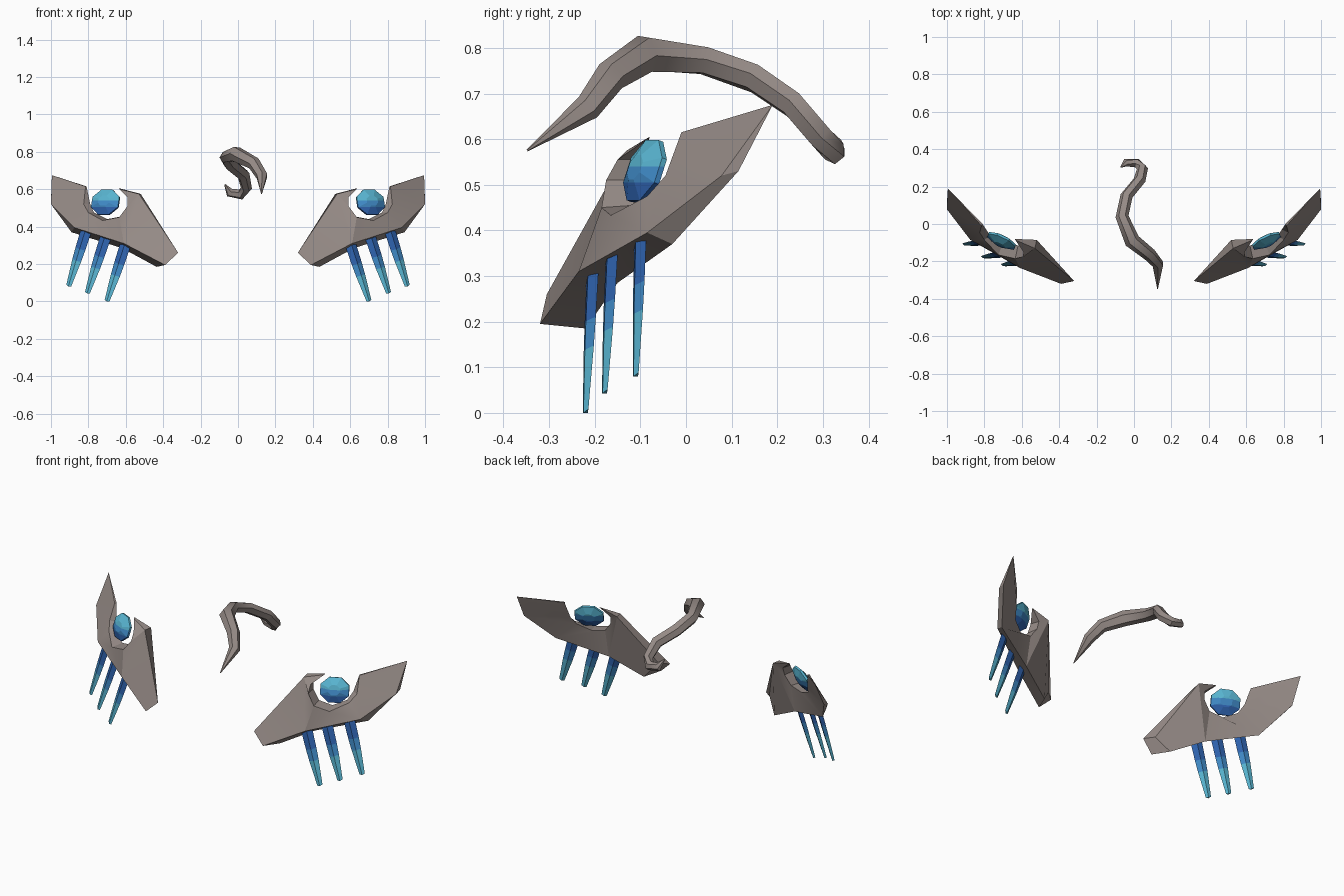
import bpy, bmesh, math
from mathutils import Vector, Matrix

if "Cube" in bpy.data.objects:
    bpy.data.objects.remove(bpy.data.objects["Cube"], do_unlink=True)


def material(name, rgb):
    m = bpy.data.materials.new(name)
    m.use_nodes = True
    m.diffuse_color = (*rgb, 1)
    m.node_tree.nodes["Principled BSDF"].inputs["Base Color"].default_value = (*rgb, 1)
    return m


HORN = material("grey_brown_horn", (0.30, 0.255, 0.237))
BLUES = [material("deep_blue", (0.028, 0.125, 0.43)),
         material("mid_blue", (0.05, 0.25, 0.56)),
         material("pale_teal", (0.098, 0.456, 0.63))]


def finish(name, bm, mats, smooth=None):
    bmesh.ops.remove_doubles(bm, verts=bm.verts, dist=0.0005)
    bmesh.ops.recalc_face_normals(bm, faces=bm.faces)
    me = bpy.data.meshes.new(name)
    bm.to_mesh(me)
    bm.free()
    for m in mats:
        me.materials.append(m)
    ob = bpy.data.objects.new(name, me)
    bpy.context.collection.objects.link(ob)
    if smooth:
        bpy.ops.object.select_all(action='DESELECT')
        ob.select_set(True)
        bpy.context.view_layer.objects.active = ob
        bpy.ops.object.shade_smooth_by_angle(angle=math.radians(smooth))
    return ob


def loft(bm, rings):
    """Skin a list of equal rings of points and cap both ends."""
    rows = [[bm.verts.new(p) for p in r] for r in rings]
    n = len(rows[0])
    for i, (a, b) in enumerate(zip(rows, rows[1:])):
        for k in range(n):
            f = bm.faces.new((a[k], a[(k + 1) % n], b[(k + 1) % n], b[k]))
            f.material_index = i
    bm.faces.new(rows[0])
    bm.faces.new(rows[-1]).material_index = len(rows) - 2


# Wing plate: matching front and back outlines, running around the notch
FRONT = [(.32, -.305, .26), (.39, -.32, .195), (.61, -.235, .31), (.875, -.085, .395),
         (1, .078, .52), (.995, .19, .675), (.815, -.01, .615), (.825, -.045, .52),
         (.8, -.085, .475), (.725, -.165, .433), (.635, -.185, .45), (.59, -.175, .51),
         (.59, -.15, .555), (.635, -.085, .6), (.53, -.13, .575)]
BACK = [(.37, -.265, .27), (.435, -.22, .185), (.62, -.15, .285), (.89, -.03, .37),
        (1, .115, .53), (.995, .19, .675), (.81, 0, .615), (.79, -.03, .52),
        (.77, -.06, .475), (.7, -.1, .44), (.62, -.115, .455), (.58, -.11, .51),
        (.575, -.1, .555), (.635, -.08, .605), (.52, -.085, .575)]
PATCHES = [(0, 1, 2, 14), (14, 2, 10, 11), (14, 11, 12, 13), (2, 3, 9, 10),
           (3, 8, 9), (3, 4, 7, 8), (4, 5, 6, 7)]


def wing_plate(side, s):
    bm = bmesh.new()
    f, b = [[bm.verts.new((s * x, y, z)) for x, y, z in pts] for pts in (FRONT, BACK)]
    for patch in PATCHES:
        bm.faces.new([f[i] for i in patch])
        bm.faces.new([b[i] for i in reversed(patch)])
    n = len(f)
    for i in range(n):
        j = (i + 1) % n
        bm.faces.new((f[j], f[i], b[i], b[j]))
    finish(side + "_wing_plate", bm, [HORN], 25)


# Faceted gem: a tilted lens, cut into three height bands
def gem(side, s):
    bm = bmesh.new()
    normal = Vector((.40, -.86, .33)).normalized()
    across = Vector((.9, .43, 0)).normalized()
    up = normal.cross(across)
    if up.z < 0:
        up.negate()
    centre = Vector((.708, -.09, .53))
    rings = []
    for r, d in ((.035, -.022), (.086, -.006), (.086, .006), (.035, .026)):
        ring = []
        for k in range(8):
            a = math.tau * (k + .5) / 8
            p = centre + across * r * math.cos(a) + up * r * .88 * math.sin(a) + normal * d
            ring.append((s * p.x, p.y, p.z))
        rings.append(ring)
    loft(bm, rings)
    cuts = (.505, .54)
    for z in cuts:
        bmesh.ops.bisect_plane(bm, geom=bm.verts[:] + bm.edges[:] + bm.faces[:],
                               plane_co=(0, 0, z), plane_no=(0, 0, 1))
    for f in bm.faces:
        f.material_index = sum(f.calc_center_median().z > z for z in cuts)
    finish(side + "_gem", bm, BLUES)


# Hanging blades: thin diamond sections, one colour per segment
BLADES = [((.603, -.205, .3), (.7, -.22, 0)),
          ((.71, -.163, .338), (.805, -.178, .043)),
          ((.812, -.1, .378), (.905, -.11, .08))]


def blade(side, s, number, top, tip):
    bm = bmesh.new()
    top, tip = Vector(top), Vector(tip)
    wide = Vector((.88, .42, .3)).normalized()
    thin = Vector((-.42, .88, 0)).normalized()
    rings = []
    for t, w in ((0, .032), (.33, .03), (.54, .027), (1, .015)):
        c = top.lerp(tip, t)
        lift = Vector((0, 0, .004 * t))
        ring = [c + wide * w + lift, c + thin * w * .35, c - wide * w + lift, c - thin * w * .35]
        for p in ring:
            p.z = max(p.z, 0)
        rings.append([(s * p.x, p.y, p.z) for p in ring])
    loft(bm, rings)
    finish(f"{side}_blade_{number}", bm, BLUES)


for side, s in (("left", 1), ("right", -1)):
    wing_plate(side, s)
    gem(side, s)
    for i, (top, tip) in enumerate(BLADES):
        blade(side, s, i + 1, top, tip)

# Curved horn: six-sided tube along a path, with side and vertical radii
PATH = [((.126, -.348, .575), .002, .002), ((.128, -.215, .67), .032, .03),
        ((.085, -.165, .738), .036, .036), ((-.01, -.09, .787), .042, .044),
        ((-.064, .04, .772), .036, .032), ((-.04, .15, .733), .036, .03),
        ((.03, .235, .675), .035, .029), ((.045, .295, .605), .03, .03),
        ((.015, .325, .572), .026, .028), ((-.045, .328, .582), .02, .025),
        ((-.07, .305, .625), .004, .004)]
points = [Vector(p) for p, _, _ in PATH]
rings = []
side_dir = Vector((1, 0, 0))
for i, (p, rw, rh) in enumerate(PATH):
    tangent = (points[min(i + 1, len(points) - 1)] - points[max(i - 1, 0)]).normalized()
    side_dir = (side_dir - tangent * side_dir.dot(tangent)).normalized()
    over = side_dir.cross(tangent)
    rings.append([points[i] + side_dir * rw * math.cos(a) + over * rh * math.sin(a)
                  for a in (math.tau * (k + .5) / 6 for k in range(6))])
bm = bmesh.new()
loft(bm, rings)
for f in bm.faces:
    f.material_index = 0
finish("curved_horn", bm, [HORN], 45)
